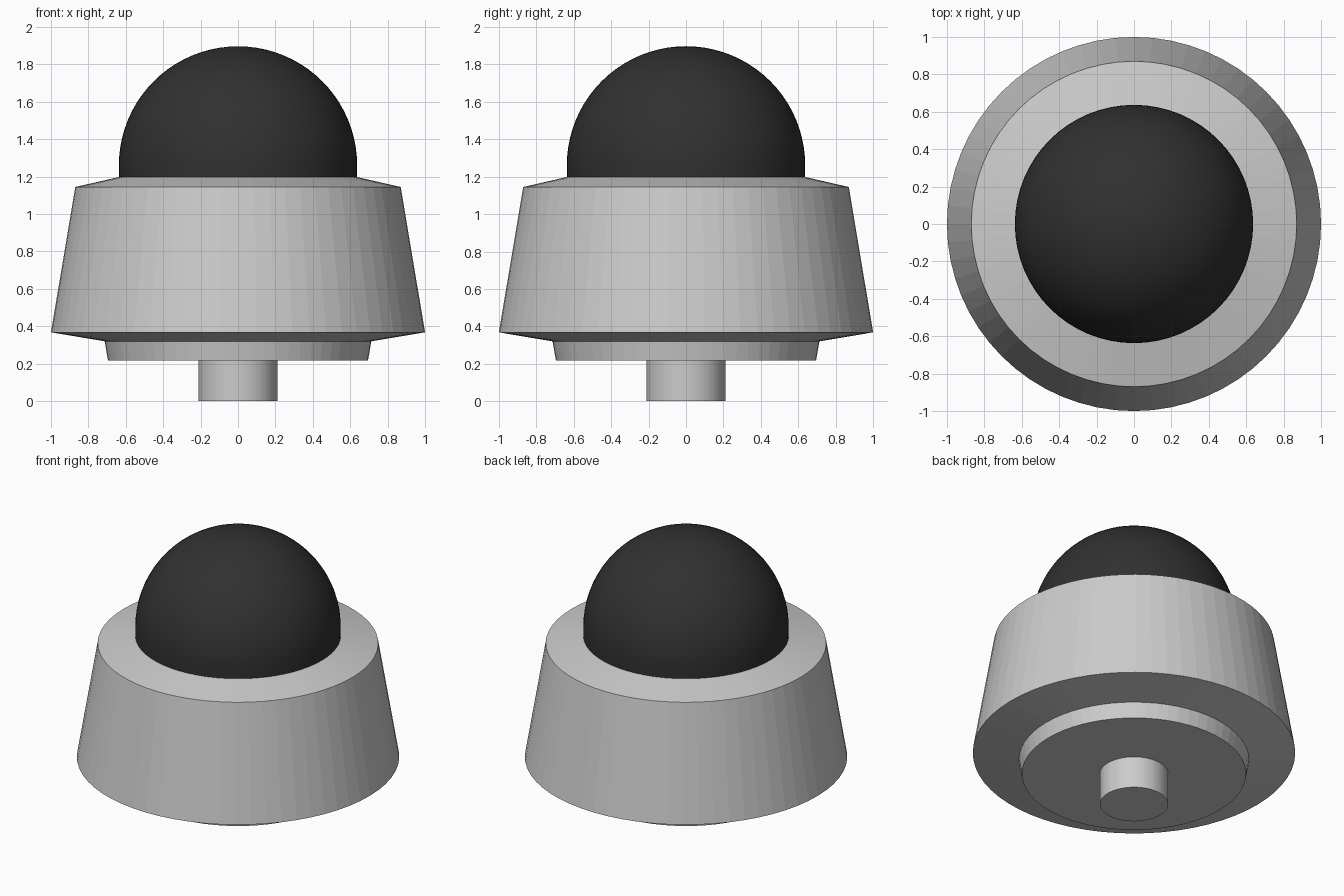
import bpy, bmesh, math

if "Cube" in bpy.data.objects:
    bpy.data.objects.remove(bpy.data.objects["Cube"])

SIDES = 64


def lathe(name, profile, smooth_angle=None):
    """Spin an (r, z) profile, listed bottom to top, around the z axis."""
    bm = bmesh.new()
    rings = []
    for r, z in profile:
        if r == 0:
            rings.append([bm.verts.new((0, 0, z))] * SIDES)
        else:
            rings.append([bm.verts.new((r * math.cos(2 * math.pi * i / SIDES),
                                        r * math.sin(2 * math.pi * i / SIDES), z))
                          for i in range(SIDES)])
    for low, high in zip(rings, rings[1:]):
        for i in range(SIDES):
            j = (i + 1) % SIDES
            corners = list(dict.fromkeys((low[i], low[j], high[j], high[i])))
            bm.faces.new(corners)
    bmesh.ops.recalc_face_normals(bm, faces=bm.faces)
    mesh = bpy.data.meshes.new(name)
    bm.to_mesh(mesh)
    bm.free()
    obj = bpy.data.objects.new(name, mesh)
    bpy.context.collection.objects.link(obj)
    if smooth_angle:
        bpy.ops.object.select_all(action='DESELECT')
        obj.select_set(True)
        bpy.context.view_layer.objects.active = obj
        bpy.ops.object.shade_smooth_by_angle(angle=math.radians(smooth_angle))
    return obj


# Mounting stem
lathe("mounting_stem", [(0, 0), (0.212, 0), (0.212, 0.225), (0, 0.225)])

# Tapered housing with stepped underside and sloped top rim
lathe("housing", [(0, 0.217), (0.695, 0.217), (0.713, 0.32), (1.0, 0.368),
                  (0.87, 1.145), (0.637, 1.198), (0, 1.198)])

# Dark dome: short collar, then a hemisphere
R, CENTRE, STEPS = 0.637, 1.26, 20
arc = [(R * math.cos(a), CENTRE + R * math.sin(a))
       for a in (math.pi / 2 * k / STEPS for k in range(STEPS))]
dome = lathe("dome", [(0, 1.19), (R, 1.19)] + arc + [(0, CENTRE + R)], 30)
dark = bpy.data.materials.new("dark_glass")
dark.diffuse_color = (0.03, 0.03, 0.03, 1)
dark.use_nodes = True
dark.node_tree.nodes["Principled BSDF"].inputs["Base Color"].default_value = dark.diffuse_color
dome.data.materials.append(dark)
